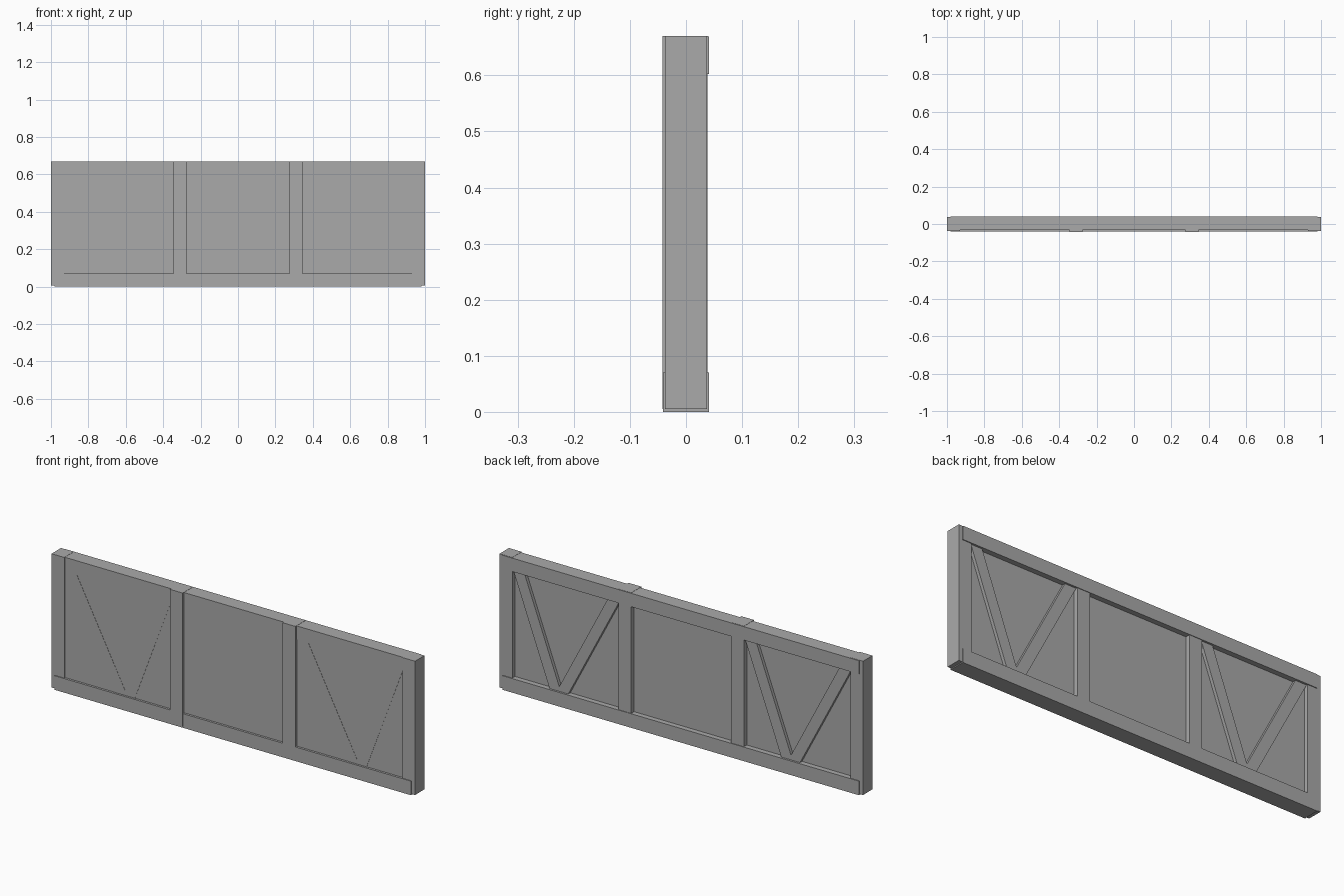
import bpy, bmesh

if "Cube" in bpy.data.objects:
    bpy.data.objects.remove(bpy.data.objects["Cube"])

wood = bpy.data.materials.new("plain grey")
wood.diffuse_color = (0.40, 0.40, 0.40, 1)
wood.use_nodes = True
wood.node_tree.nodes["Principled BSDF"].inputs["Base Color"].default_value = wood.diffuse_color


def prism(name, outline, y0, y1):
    """Extrude an x/z outline from y0 (front) to y1 (back)."""
    bm = bmesh.new()
    face = bm.faces.new([bm.verts.new((x, y0, z)) for x, z in outline])
    ext = bmesh.ops.extrude_face_region(bm, geom=[face])
    moved = [v for v in ext["geom"] if isinstance(v, bmesh.types.BMVert)]
    bmesh.ops.translate(bm, verts=moved, vec=(0, y1 - y0, 0))
    bmesh.ops.recalc_face_normals(bm, faces=bm.faces)
    mesh = bpy.data.meshes.new(name)
    bm.to_mesh(mesh)
    bm.free()
    mesh.materials.append(wood)
    obj = bpy.data.objects.new(name, mesh)
    bpy.context.collection.objects.link(obj)
    return obj


def box(name, x0, x1, y0, y1, z0, z1):
    return prism(name, [(x0, z0), (x1, z0), (x1, z1), (x0, z1)], y0, y1)


# Horizontal rails
box("bottom_rail", -0.98, 0.98, -0.041, 0.041, 0.0, 0.07)
box("top_rail", -0.98, 0.98, -0.032, 0.041, 0.602, 0.669)

# Upright posts: two at the ends, two between the bays
for side, s in (("left", -1), ("right", 1)):
    a, b = sorted((s * 0.93, s * 1.0))
    box(side + "_end_post", a, b, -0.037, 0.037, 0.005, 0.67)
    a, b = sorted((s * 0.275, s * 0.345))
    box(side + "_inner_post", a, b, -0.042, 0.038, 0.005, 0.67)

# Infill panels between the posts
for name, x0, x1 in (("left", -0.93, -0.345), ("middle", -0.275, 0.275),
                     ("right", 0.345, 0.93)):
    box(name + "_infill_panel", x0, x1, -0.030, 0.015, 0.07, 0.602)

# V braces in the outer bays, the same lopsided V repeated in each
for name, shift in (("left", 0.0), ("right", 1.275)):
    for part, top, low in (("inner", -0.378, -0.577), ("outer", -0.898, -0.618)):
        h = 0.031
        prism(f"{name}_{part}_brace",
              [(low - h + shift, 0.07), (low + h + shift, 0.07),
               (top + h + shift, 0.602), (top - h + shift, 0.602)],
              -0.031, 0.031)
